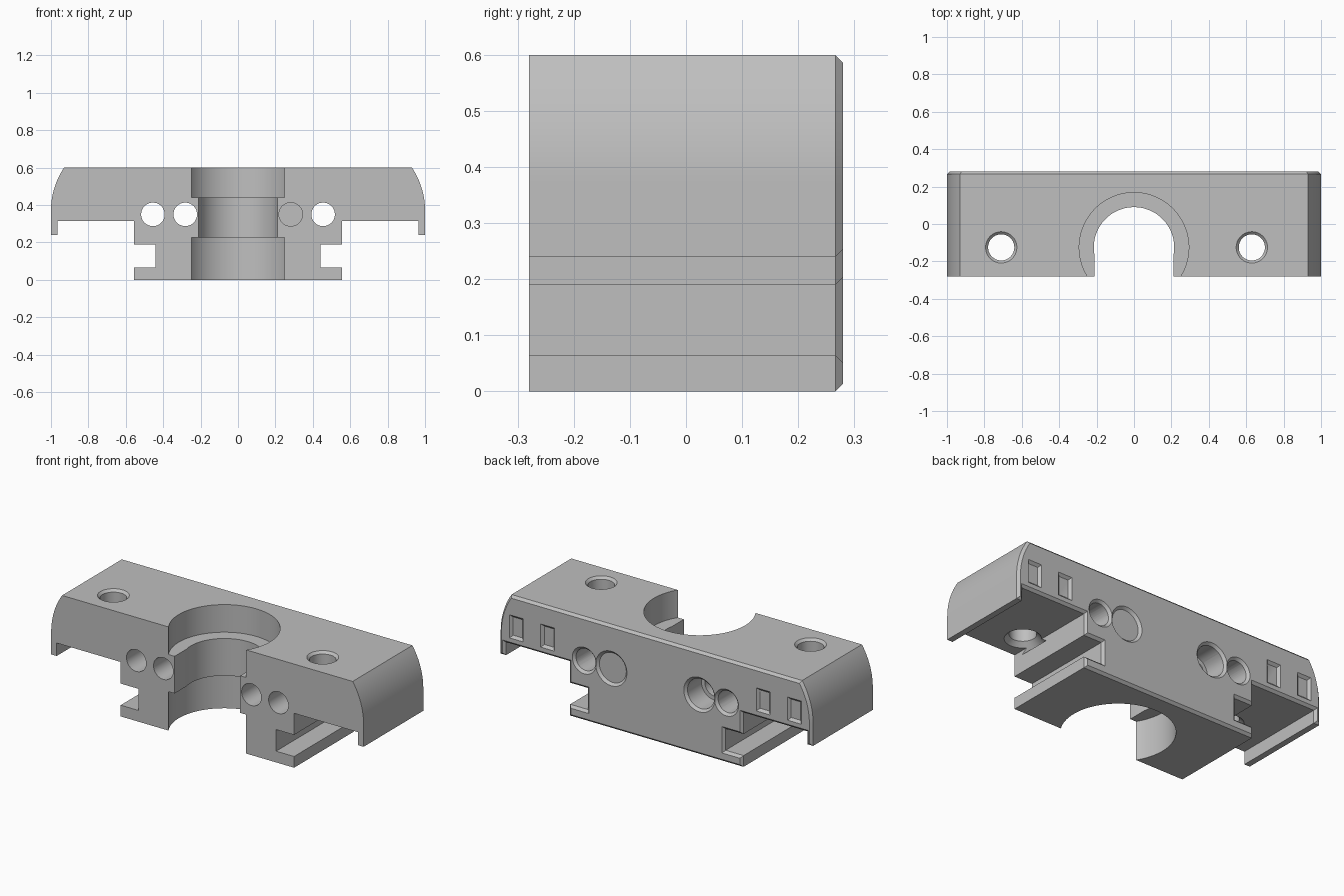
import bpy, bmesh, math
from mathutils import Matrix, Vector

if "Cube" in bpy.data.objects:
    bpy.data.objects.remove(bpy.data.objects["Cube"], do_unlink=True)

grey = bpy.data.materials.new("plain_grey")
grey.use_nodes = True
COLOUR = (0.52, 0.52, 0.52, 1)
grey.diffuse_color = COLOUR
grey.node_tree.nodes["Principled BSDF"].inputs["Base Color"].default_value = COLOUR

FRONT, BACK, TOP, UNDER = -0.28, 0.28, 0.6, 0.315
CHAMFER = 0.014


def to_object(name, bm):
    bmesh.ops.recalc_face_normals(bm, faces=bm.faces[:])
    mesh = bpy.data.meshes.new(name)
    bm.to_mesh(mesh)
    bm.free()
    mesh.materials.append(grey)
    obj = bpy.data.objects.new(name, mesh)
    bpy.context.scene.collection.objects.link(obj)
    return obj


def prism(points, direction):
    """Extrude a closed outline; returns the mesh and its far cap."""
    bm = bmesh.new()
    base = bm.faces.new([bm.verts.new(p) for p in points])
    ext = bmesh.ops.extrude_face_region(bm, geom=[base], use_keep_orig=True)["geom"]
    bmesh.ops.translate(bm, verts=[v for v in ext if isinstance(v, bmesh.types.BMVert)],
                        vec=direction)
    cap = next(f for f in ext if isinstance(f, bmesh.types.BMFace))
    return bm, cap


# Main body: half profile with a rounded shoulder, mirrored, then extruded
arc = [math.radians(33.8) * (1 - i / 12) for i in range(13)]
half = [(0.587 + 0.413 * math.cos(a), 0.37 + 0.413 * math.sin(a)) for a in arc]
half += [(1, 0.24), (0.965, 0.24), (0.965, UNDER), (0.555, UNDER), (0.555, 0.19),
         (0.44, 0.19), (0.44, 0.065), (0.555, 0.065), (0.555, 0)]
outline = half + [(-x, z) for x, z in reversed(half)]
bm, cap = prism([(x, FRONT, z) for x, z in outline], (0, BACK - FRONT, 0))
bmesh.ops.bevel(bm, geom=list(cap.edges), offset=CHAMFER, segments=1, affect='EDGES')
body = to_object("carriage_body", bm)


def cut(bm):
    cutter = to_object("cutter", bm)
    cutter.hide_render = True
    mod = body.modifiers.new("cut", 'BOOLEAN')
    mod.operation, mod.solver, mod.object = 'DIFFERENCE', 'EXACT', cutter
    bpy.context.view_layer.objects.active = body
    bpy.ops.object.modifier_apply(modifier=mod.name)
    bpy.data.objects.remove(cutter, do_unlink=True)


def cut_cone(start, end, r1, r2=None, sides=48, stretch=(1, 1)):
    """Cut a cylinder, cone or four-sided pocket between two points."""
    a, b = Vector(start), Vector(end)
    bm = bmesh.new()
    bmesh.ops.create_cone(bm, cap_ends=True, segments=sides, radius1=r1,
                          radius2=r1 if r2 is None else r2, depth=(b - a).length)
    turn = (b - a).to_track_quat('Z', 'Y').to_matrix().to_4x4()
    spin = Matrix.Rotation(math.pi / sides, 4, 'Z')
    size = Matrix.Diagonal((stretch[0], stretch[1], 1, 1))
    bmesh.ops.transform(bm, matrix=Matrix.Translation((a + b) / 2) @ turn @ size @ spin,
                        verts=bm.verts[:])
    cut(bm)


# Stepped centre bore, open at the front
BORE_Y = -0.125
cut_cone((0, BORE_Y, 0.44), (0, BORE_Y, 0.7), 0.293, sides=96)
cut_cone((0, BORE_Y, -0.1), (0, BORE_Y, 0.225), 0.293, sides=96)
cut_cone((0, BORE_Y, 0.15), (0, BORE_Y, 0.5), 0.215, sides=96)
slot = [(-0.21, -0.4, 0.15), (0.21, -0.4, 0.15), (0.21, BORE_Y, 0.15), (-0.21, BORE_Y, 0.15)]
cut(prism(slot, (0, 0, 0.35))[0])


def back_flare(x, z, r, **kw):
    cut_cone((x, BACK - CHAMFER, z), (x, BACK + CHAMFER, z), r, r + 2 * CHAMFER, **kw)


for side in (-1, 1):
    # Lengthwise holes, the inner ones counterbored from the back
    for x in (0.282, 0.455):
        cut_cone((side * x, -0.4, 0.35), (side * x, 0.4, 0.35), 0.063)
    cut_cone((side * 0.282, 0.14, 0.35), (side * 0.282, 0.4, 0.35), 0.086)
    back_flare(side * 0.282, 0.35, 0.086)
    back_flare(side * 0.455, 0.35, 0.063)
    # Rectangular pockets in the back
    for x in (0.89, 0.69):
        cut_cone((side * x, 0.18, 0.42), (side * x, 0.4, 0.42), math.sqrt(2), sides=4,
                 stretch=(0.03, 0.053))
        bm = bmesh.new()
        bmesh.ops.create_cube(bm, size=1)
        for v in bm.verts:
            grow = CHAMFER * (1 + 2 * v.co.y)
            v.co = (side * x + 2 * v.co.x * (0.03 + grow), BACK + 2 * v.co.y * CHAMFER,
                    0.42 + 2 * v.co.z * (0.053 + grow))
        cut(bm)

# Vertical screw holes with flared ends
for x in (-0.71, 0.63):
    y = -0.125
    cut_cone((x, y, 0.2), (x, y, 0.7), 0.07)
    cut_cone((x, y, TOP - 0.014), (x, y, TOP + 0.014), 0.07, 0.098)
    cut_cone((x, y, UNDER - 0.025), (x, y, UNDER + 0.025), 0.12, 0.07)


def smooth_path(points, steps=6):
    """Catmull-Rom curve through the inner points."""
    pts = [Vector(p) for p in points]
    path = []
    for a, b, c, d in zip(pts, pts[1:], pts[2:], pts[3:]):
        for i in range(steps):
            t = i / steps
            path.append(0.5 * (2 * b + (c - a) * t + (2 * a - 5 * b + 4 * c - d) * t ** 2
                               + (3 * b - a - 3 * c + d) * t ** 3))
    return path + [pts[-2]]


# Winding channel across the top with a rounded floor
left = smooth_path([(-1.05, 0.48), (-0.98, 0.36), (-0.93, 0.275), (-0.81, 0.06), (-0.76, 0.0),
                    (-0.675, -0.035), (-0.625, -0.08), (-0.61, -0.13), (-0.62, -0.19),
                    (-0.605, -0.26), (-0.57, -0.35), (-0.53, -0.45)])
right = smooth_path([(-0.77, 0.48), (-0.71, 0.36), (-0.66, 0.275), (-0.59, 0.15), (-0.55, 0.11),
                     (-0.48, 0.09), (-0.425, 0.04), (-0.412, -0.03), (-0.41, -0.09),
                     (-0.325, -0.28), (-0.29, -0.35), (-0.24, -0.45)])
ring = [(p.x, p.y, 0.7) for p in left + right[::-1]]
bm, cap = prism(ring, (0, 0, -0.17))
bmesh.ops.bevel(bm, geom=list(cap.edges), offset=0.025, segments=4, profile=0.5, affect='EDGES')
cut(bm)

# Smooth round surfaces, keep machined edges crisp
bpy.ops.object.select_all(action='DESELECT')
body.select_set(True)
bpy.context.view_layer.objects.active = body
bpy.ops.object.shade_smooth_by_angle(angle=math.radians(30))
